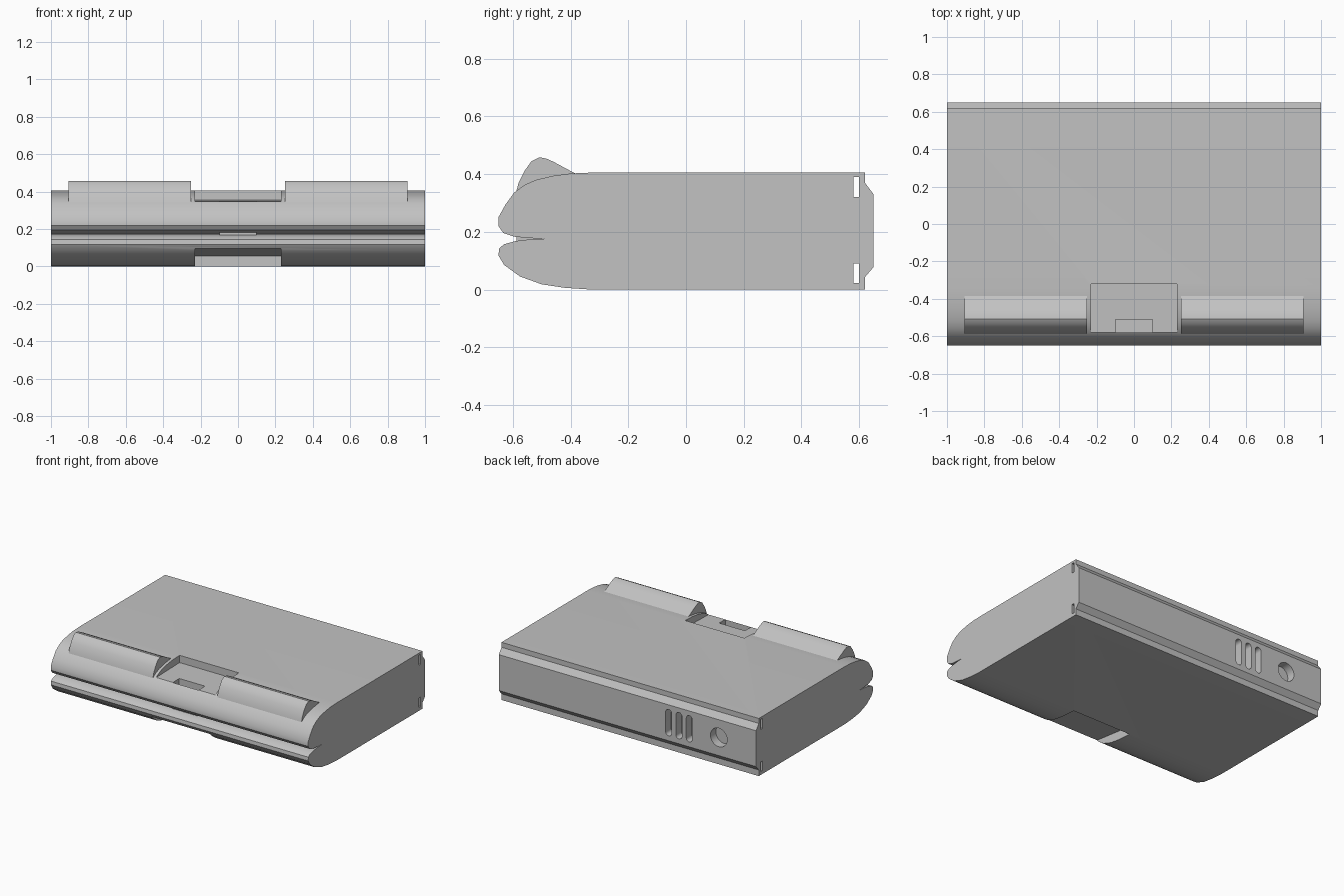
import bpy, bmesh, math
from mathutils import Matrix

if "Cube" in bpy.data.objects:
    bpy.data.objects.remove(bpy.data.objects["Cube"], do_unlink=True)

grey = bpy.data.materials.new("plain grey")
grey.use_nodes = True
COLOR = (0.54, 0.54, 0.54, 1)
grey.diffuse_color = COLOR
grey.node_tree.nodes["Principled BSDF"].inputs["Base Color"].default_value = COLOR


def make_object(name, bm):
    bmesh.ops.recalc_face_normals(bm, faces=bm.faces)
    mesh = bpy.data.meshes.new(name)
    bm.to_mesh(mesh)
    bm.free()
    mesh.materials.append(grey)
    obj = bpy.data.objects.new(name, mesh)
    bpy.context.collection.objects.link(obj)
    return obj


def extrude_x(name, profile, x0, x1):
    """Extrude a (y, z) outline from x0 to x1."""
    bm = bmesh.new()
    face = bm.faces.new([bm.verts.new((x0, y, z)) for y, z in profile])
    side = bmesh.ops.extrude_face_region(bm, geom=[face])["geom"]
    bmesh.ops.translate(bm, vec=(x1 - x0, 0, 0),
                        verts=[v for v in side if isinstance(v, bmesh.types.BMVert)])
    return make_object(name, bm)


def box(name, x0, x1, y0, y1, z0, z1):
    return extrude_x(name, [(y0, z0), (y1, z0), (y1, z1), (y0, z1)], x0, x1)


def capsule_hole(name, x, z, radius, half, depth):
    """Round (half = 0) or upright oblong cutter entering the back face."""
    n = 12
    ring = []
    for top, start in ((half, 0), (-half, math.pi)):
        for i in range(n + (1 if half else 0)):
            a = start + math.pi * i / n
            ring.append((x + radius * math.cos(a), z + top + radius * math.sin(a)))
    bm = bmesh.new()
    face = bm.faces.new([bm.verts.new((px, 0.65 - depth, pz)) for px, pz in ring])
    side = bmesh.ops.extrude_face_region(bm, geom=[face])["geom"]
    bmesh.ops.translate(bm, vec=(0, depth + 0.1, 0),
                        verts=[v for v in side if isinstance(v, bmesh.types.BMVert)])
    return make_object(name, bm)


def cut(obj, cutter):
    """Subtract the cutter and remove it."""
    cutter.hide_render = True
    mod = obj.modifiers.new("cut", "BOOLEAN")
    mod.operation, mod.solver, mod.object = "DIFFERENCE", "EXACT", cutter
    deps = bpy.context.evaluated_depsgraph_get()
    mesh = bpy.data.meshes.new_from_object(obj.evaluated_get(deps))
    obj.modifiers.clear()
    obj.data = mesh
    bpy.data.objects.remove(cutter, do_unlink=True)


# Case: two rounded lips at the front, chamfered ridge at the back
upper_lip = [(-0.33, 0.405), (-0.40, 0.402), (-0.46, 0.394), (-0.52, 0.38),
             (-0.56, 0.362), (-0.595, 0.336), (-0.625, 0.295), (-0.65, 0.25),
             (-0.65, 0.22), (-0.633, 0.196), (-0.595, 0.183), (-0.54, 0.178)]
lower_lip = [(-0.49, 0.176), (-0.54, 0.174), (-0.59, 0.168), (-0.63, 0.157),
             (-0.647, 0.143), (-0.65, 0.118), (-0.63, 0.085), (-0.575, 0.045),
             (-0.50, 0.018), (-0.42, 0.006), (-0.33, 0)]
ridge = [(0.62, 0), (0.62, 0.043), (0.65, 0.078), (0.65, 0.33), (0.62, 0.37), (0.62, 0.405)]
case = extrude_x("case", upper_lip + lower_lip + ridge, -1, 1)

# Lengthwise slots near the back edge
for z0, z1 in ((0.32, 0.39), (0.023, 0.09)):
    cut(case, box("slot_cutter", -1.1, 1.1, 0.58, 0.6, z0, z1))

# Front recesses above and below, with the latch pocket
cut(case, extrude_x("top_recess_cutter", [(-0.32, 0.354), (-0.75, 0.344),
                                          (-0.75, 0.5), (-0.32, 0.5)], -0.23, 0.23))
cut(case, box("pocket_cutter", -0.1, 0.1, -0.58, -0.51, 0.27, 0.5))
cut(case, extrude_x("bottom_recess_cutter", [(-0.32, 0.055), (-0.75, 0.11),
                                             (-0.75, -0.1), (-0.32, -0.1)], -0.23, 0.23))

# Vents and round socket in the back
for x in (-0.48, -0.4, -0.32):
    cut(case, capsule_hole("vent_cutter", x, 0.205, 0.023, 0.07, 0.06))
cut(case, capsule_hole("socket_cutter", -0.71, 0.205, 0.065, 0, 0.06))

# Latch tongue between the lips
tongue = box("latch_tongue", -0.1, 0.1, -0.588, -0.5, 0.163, 0.188)

# Raised thumb ridges on the front edge
ridge_profile = [(-0.38, 0.4), (-0.46, 0.443), (-0.485, 0.454), (-0.508, 0.458),
                 (-0.535, 0.445), (-0.56, 0.41), (-0.58, 0.37), (-0.588, 0.34),
                 (-0.52, 0.34)]
tabs = [extrude_x("left_thumb_ridge", ridge_profile, 0.25, 0.905),
        extrude_x("right_thumb_ridge", ridge_profile, -0.905, -0.25)]

# Smooth shading with sharp edges kept
bpy.ops.object.select_all(action="DESELECT")
for obj in [case, tongue] + tabs:
    obj.select_set(True)
bpy.context.view_layer.objects.active = case
bpy.ops.object.shade_smooth_by_angle(angle=math.radians(32))
